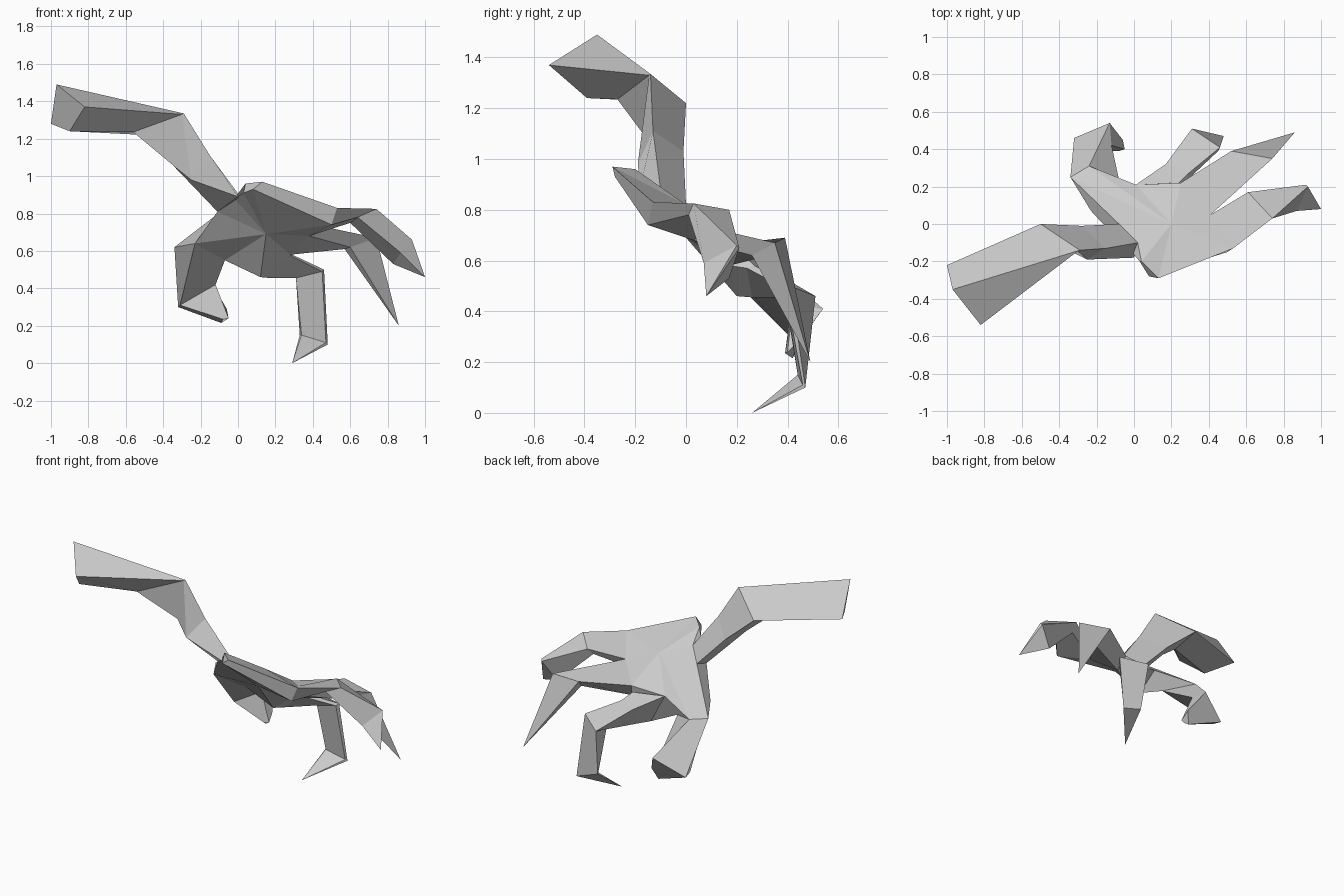
import bpy, bmesh


def finish(bm, name):
    bmesh.ops.recalc_face_normals(bm, faces=bm.faces)
    me = bpy.data.meshes.new(name)
    bm.to_mesh(me)
    bm.free()
    ob = bpy.data.objects.new(name, me)
    bpy.context.collection.objects.link(ob)
    return ob


def bridge(bm, a, b):
    n = len(a)
    for i in range(n):
        j = (i + 1) % n
        bm.faces.new((a[i], a[j], b[j], b[i]))


def fan(bm, ring, point):
    c = bm.verts.new(point)
    for i in range(len(ring)):
        bm.faces.new((ring[i], ring[(i + 1) % len(ring)], c))


def limb(name, rings, tip=None, cap_start=False):
    """Loft four-sided sections; end in a point or a flat cap."""
    bm = bmesh.new()
    vs = [[bm.verts.new(p) for p in r] for r in rings]
    for a, b in zip(vs, vs[1:]):
        bridge(bm, a, b)
    if cap_start:
        bm.faces.new(vs[0])
    if tip:
        fan(bm, vs[-1], tip)
    else:
        bm.faces.new(vs[-1])
    return finish(bm, name)


# palm: outlines of the back and the underside, each fanned to its middle
back = [(-.08, 0, .82), (-.34, .25, .62), (-.24, .31, .61), (.01, .21, .66),
        (.25, .22, .67), (.41, .05, .74), (.53, -.13, .83), (.13, -.29, .97),
        (.04, -.2, .96), (.02, -.1, .88)]
under = [(-.11, -.06, .81), (-.23, .07, .64), (-.07, .19, .55), (.12, .2, .46),
         (.28, .17, .58), (.38, .03, .68), (.5, -.15, .74), (.08, -.28, .93),
         (.03, -.2, .91), (-.02, -.14, .88)]
bm = bmesh.new()
b = [bm.verts.new(p) for p in back]
u = [bm.verts.new(p) for p in under]
bridge(bm, b, u)
fan(bm, b, (.2, 0, .82))
fan(bm, u, (.15, 0, .69))
finish(bm, "palm")

# forearm, bent at the wrist
limb("forearm", [
    [(-.97, -.35, 1.49), (-.82, -.54, 1.37), (-.9, -.39, 1.24), (-1, -.22, 1.28)],
    [(-.29, -.14, 1.335), (-.3, -.145, 1.33), (-.56, -.27, 1.235), (-.5, 0, 1.22)],
    [(-.15, -.13, 1.11), (-.25, -.19, .98), (-.35, -.14, 1.06), (-.28, -.01, 1.03)],
    [(.02, -.1, .88), (0, -.18, .89), (-.11, -.06, .81), (-.08, 0, .82)],
], cap_start=True)

# thumb
limb("thumb", [
    [(-.34, .25, .62), (-.24, .31, .61), (-.07, .19, .55), (-.23, .07, .64)],
    [(-.32, .46, .3), (-.13, .54, .41), (-.12, .42, .42), (-.31, .4, .31)],
    [(-.09, .42, .215), (-.06, .45, .29), (-.05, .4, .24), (-.08, .39, .235)],
])

# three fingers
limb("index_finger", [
    [(.01, .21, .66), (.24, .22, .63), (.28, .17, .58), (.12, .2, .46)],
    [(.17, .32, .57), (.29, .27, .58), (.29, .24, .57), (.17, .26, .455)],
    [(.31, .51, .46), (.46, .41, .5), (.45, .39, .49), (.31, .39, .455)],
    [(.33, .46, .15), (.48, .47, .1), (.47, .46, .11), (.34, .44, .15)],
], tip=(.29, .26, 0))
limb("middle_finger", [
    [(.25, .22, .67), (.41, .05, .74), (.38, .03, .68), (.28, .17, .58)],
    [(.52, .39, .69), (.74, .35, .67), (.6, .26, .62), (.57, .29, .61)],
], tip=(.86, .49, .2))
limb("outer_finger", [
    [(.53, -.13, .83), (.5, -.15, .74), (.38, .03, .68), (.41, .05, .74)],
    [(.74, .03, .825), (.64, .01, .78), (.6, .12, .75), (.61, .17, .8)],
    [(.93, .2, .66), (.87, .07, .59), (.83, .17, .53), (.92, .21, .65)],
], tip=(1, .08, .46))
